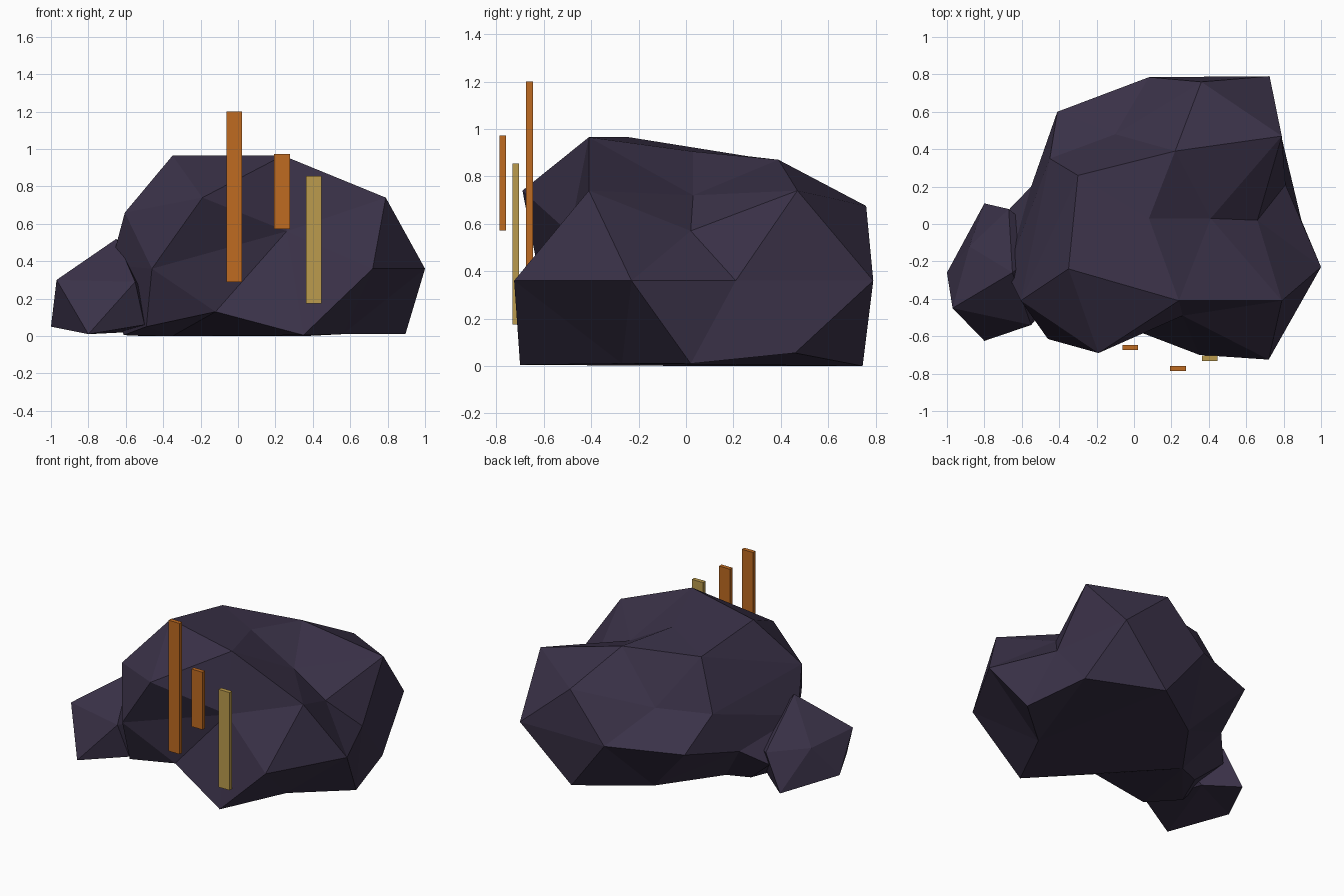
import bpy, bmesh
from mathutils import Vector

if "Cube" in bpy.data.objects:
    bpy.data.objects.remove(bpy.data.objects["Cube"])


def material(name, rgb):
    m = bpy.data.materials.new(name)
    m.diffuse_color = (*rgb, 1)
    m.use_nodes = True
    m.node_tree.nodes["Principled BSDF"].inputs["Base Color"].default_value = m.diffuse_color
    return m


def finish(bm, name, mat):
    bmesh.ops.recalc_face_normals(bm, faces=bm.faces)
    me = bpy.data.meshes.new(name)
    bm.to_mesh(me)
    bm.free()
    me.materials.append(mat)
    ob = bpy.data.objects.new(name, me)
    bpy.context.collection.objects.link(ob)
    return ob


def rock(name, centre, corners, mat, squash):
    """Skin the corners: hull them on a sphere, then move each one back out."""
    bm = bmesh.new()
    c = Vector(centre)
    home = {}
    for p in corners:
        d = Vector(p) - c
        d.z *= squash
        home[bm.verts.new(d.normalized())] = Vector(p)
    bmesh.ops.convex_hull(bm, input=bm.verts[:])
    for v, p in home.items():
        v.co = p
    return finish(bm, name, mat)


def slat(name, x, y, z0, z1, mat):
    bm = bmesh.new()
    bmesh.ops.create_cube(bm, size=1)
    for v in bm.verts:
        v.co = (x + v.co.x * 0.085, y + v.co.y * 0.028, (z0 + z1) / 2 + v.co.z * (z1 - z0))
    return finish(bm, name, mat)


stone = material("dark_stone", (0.042, 0.031, 0.064))
orange = material("orange", (0.52, 0.145, 0.015))
gold = material("gold", (0.50, 0.33, 0.075))

# Main boulder corners: crown, shoulders, waist, foot
crown = [(-.35, -.24, .965), (.24, -.41, .965), (.08, .03, .905), (.22, .39, .87), (-.30, .26, .885)]
shoulders = [(.79, -.41, .74), (.41, .03, .72), (.66, .02, .57), (.79, .47, .74), (.36, .76, .675),
             (-.10, .48, .56), (-.45, .35, .56), (-.605, -.41, .66), (-.19, -.69, .74), (.26, -.49, .56)]
waist = [(1.0, -.23, .36), (.81, .21, .36), (.725, .79, .36), (.08, .785, .36), (-.41, .60, .36),
         (-.55, .20, .27), (-.68, -.26, .38), (-.46, -.615, .36), (.72, -.725, .36)]
foot = [(.895, .02, .01), (.79, .46, .055), (.36, .745, 0), (-.07, .45, 0), (-.35, .06, 0), (-.50, 0, 0),
        (-.685, .06, .16), (-.61, -.25, .005), (-.49, -.49, .05), (-.12, -.52, .13), (.35, -.70, .005),
        (.56, -.27, .01)]
rock("large_rock", (.13, -.02, .42), crown + shoulders + waist + foot, stone, 1.4)

# Small rock leaning on the left
rock("small_rock", (-.74, -.24, .2),
     [(-.65, -.26, .52), (-.97, -.45, .30), (-1.0, -.26, .05), (-.80, -.625, .01), (-.55, -.54, .29),
      (-.88, -.12, .26), (-.80, .11, .01), (-.67, .08, .25), (-.50, -.48, .06), (-.45, -.1, .2),
      (-.6, -.05, .02)], stone, 1.2)

# Thin upright slats in front
for i, (x, y, z0, z1, m) in enumerate([(-.02, -.66, .29, 1.2, orange), (.235, -.773, .572, .972, orange),
                                       (.405, -.718, .175, .855, gold)]):
    slat(f"slat_{i + 1}", x, y, z0, z1, m)
